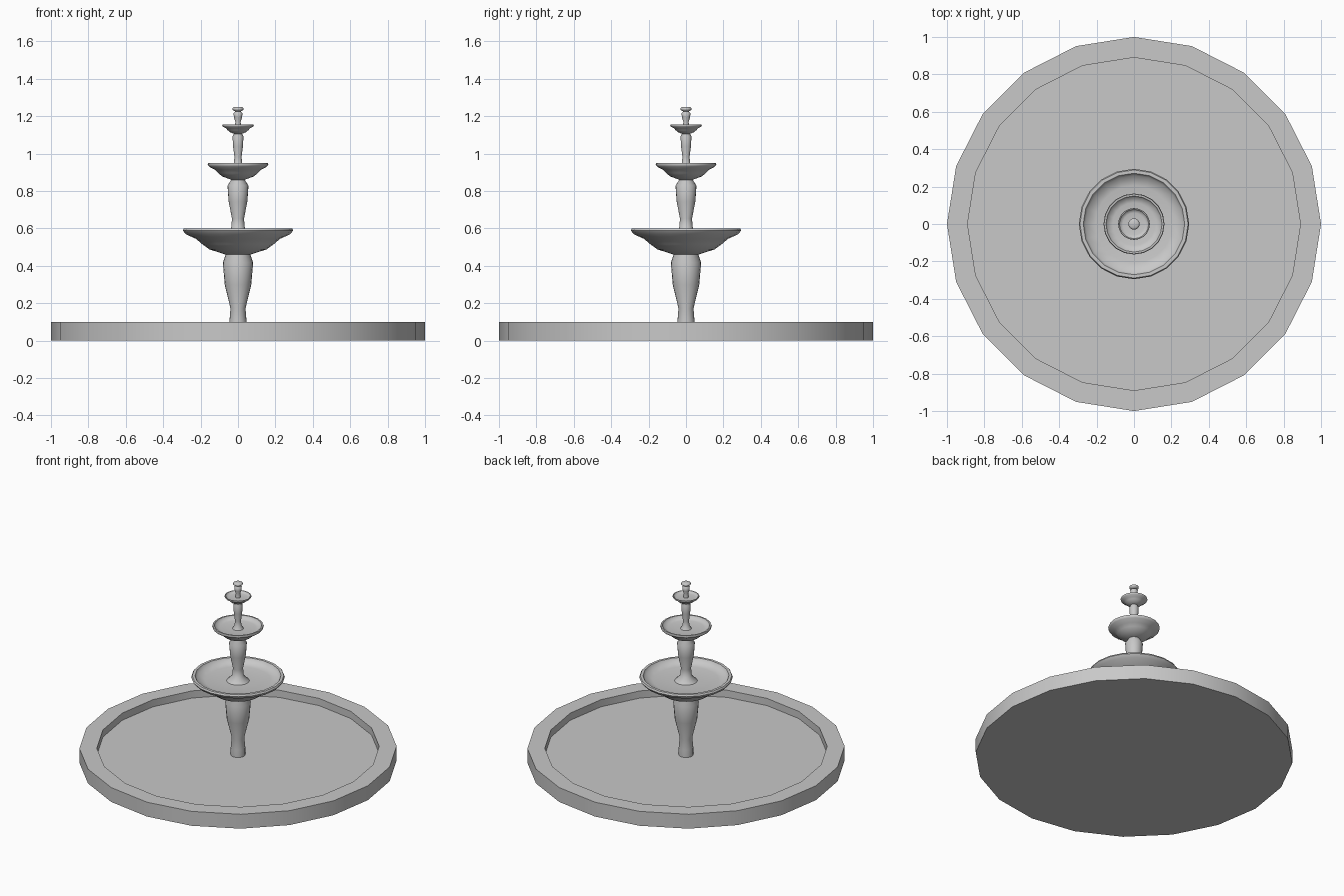
import bpy, bmesh, math
from mathutils import Matrix, Vector

cube = bpy.data.objects.get("Cube")
if cube:
    bpy.data.objects.remove(cube)

SIDES = 20

stone = bpy.data.materials.new("grey_stone")
stone.use_nodes = True
grey = (0.58, 0.58, 0.58, 1)
stone.diffuse_color = grey
stone.node_tree.nodes["Principled BSDF"].inputs["Base Color"].default_value = grey


def lathe(name, profile, sharp_angle):
    """Turn a (radius, height) profile around the z axis into a closed solid."""
    bm = bmesh.new()
    rings = []
    for radius, height in profile:
        circle = bmesh.ops.create_circle(
            bm, segments=SIDES, radius=radius,
            matrix=Matrix.Translation(Vector((0, 0, height))))
        rings.append(circle["verts"])
    for lower, upper in zip(rings, rings[1:]):
        for i in range(SIDES):
            bm.faces.new((lower[i - 1], lower[i], upper[i], upper[i - 1]))
    bm.faces.new(rings[0])
    bm.faces.new(rings[-1])
    bmesh.ops.recalc_face_normals(bm, faces=bm.faces)

    mesh = bpy.data.meshes.new(name)
    bm.to_mesh(mesh)
    bm.free()
    mesh.materials.append(stone)
    obj = bpy.data.objects.new(name, mesh)
    bpy.context.collection.objects.link(obj)
    bpy.ops.object.select_all(action="DESELECT")
    obj.select_set(True)
    bpy.context.view_layer.objects.active = obj
    bpy.ops.object.shade_smooth_by_angle(angle=math.radians(sharp_angle))


def baluster(name, bottom, top, waist, belly, neck, flare):
    """Stem with a flared root, narrow waist, swelling belly and tight neck."""
    height = top - bottom
    shoulder = waist + (belly - waist) * 0.75
    foot = waist * 1.15
    lathe(name, [
        (foot * flare, bottom - height * 0.14),
        (foot, bottom),
        (waist, bottom + height * 0.2),
        (shoulder, bottom + height * 0.55),
        (belly, bottom + height * 0.88),
        (neck, top),
        (neck, top + height * 0.05),
    ], sharp_angle=60)


def bowl(name, bottom, top, neck, radius):
    """Bowl with a stepped underside, a rounded lip and a shallow inside."""
    depth = top - bottom
    lip = radius * 0.92
    lathe(name, [
        (neck, bottom),
        (radius * 0.52, bottom + depth * 0.2),
        (radius * 0.65, bottom + depth * 0.4),
        (radius * 0.76, bottom + depth * 0.6),
        (radius * 0.95, bottom + depth * 0.78),
        (radius, bottom + depth * 0.92),
        (radius * 0.98, top),
        (lip, top),
        (radius * 0.88, bottom + depth * 0.84),
        (radius * 0.7, bottom + depth * 0.76),
        (neck, bottom + depth * 0.75),
    ], sharp_angle=60)


# Ground pool: broad rim around a sunken floor
rim, inner, floor = 0.1, 0.89, 0.05
lathe("pool_basin", [(1, 0), (1, rim), (inner, rim), (inner, floor)], sharp_angle=30)

# Lowest tier
baluster("lower_stem", bottom=rim, top=0.46, waist=0.04, belly=0.081, neck=0.066, flare=1)
bowl("large_bowl", bottom=0.46, top=0.6, neck=0.066, radius=0.295)

# Middle tier
baluster("middle_stem", bottom=0.6, top=0.86, waist=0.032, belly=0.056, neck=0.036, flare=2)
bowl("medium_bowl", bottom=0.86, top=0.95, neck=0.036, radius=0.163)

# Top tier
baluster("upper_stem", bottom=0.95, top=1.11, waist=0.019, belly=0.029, neck=0.02, flare=1.6)
bowl("small_bowl", bottom=1.105, top=1.155, neck=0.02, radius=0.085)

# Finial: short stem under a flattened knob
tip, knob = 1.225, 0.03
baluster("finial_stem", bottom=1.155, top=tip, waist=0.014, belly=0.024, neck=0.014, flare=1)
lathe("finial_knob", [
    (knob / 2, tip),
    (knob, tip + knob * 0.3),
    (knob, tip + knob * 0.6),
    (knob * 0.7, tip + knob * 0.8),
], sharp_angle=60)
